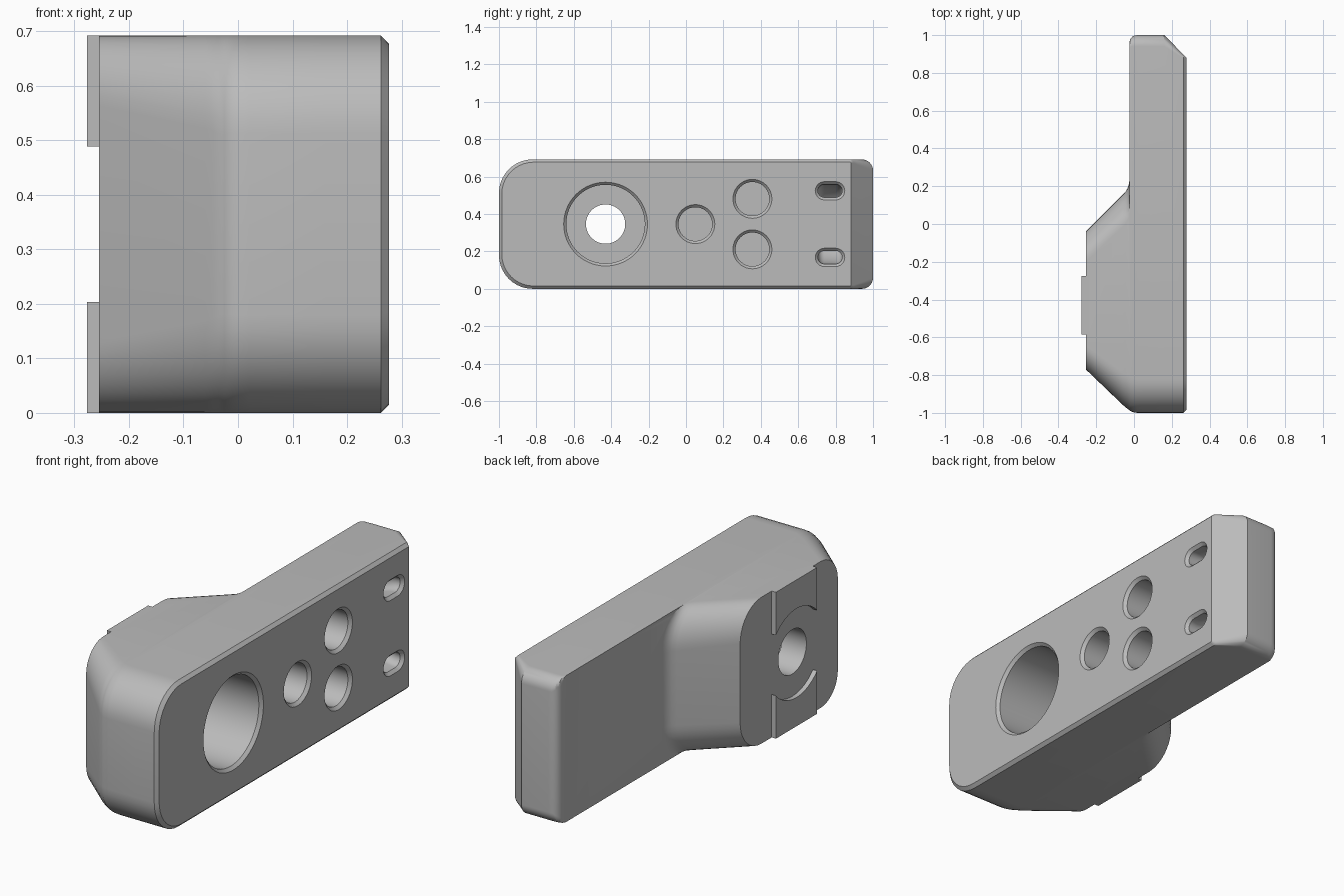
import bpy, bmesh, math
from mathutils import Vector

if "Cube" in bpy.data.objects:
    bpy.data.objects.remove(bpy.data.objects["Cube"])

H = 0.692          # height
M = H / 2          # mid height
FX = 0.277         # flat mounting face
HOLE_Y = -0.43     # main hole

grey = bpy.data.materials.new("plain grey")
grey.diffuse_color = (0.5, 0.5, 0.5, 1)
grey.use_nodes = True
grey.node_tree.nodes["Principled BSDF"].inputs["Base Color"].default_value = grey.diffuse_color


def loft(name, rings):
    """Closed solid through rings that have equal point counts."""
    bm = bmesh.new()
    vr = [[bm.verts.new(p) for p in ring] for ring in rings]
    n = len(vr[0])
    for a, b in zip(vr, vr[1:]):
        for i in range(n):
            j = (i + 1) % n
            bm.faces.new((a[i], a[j], b[j], b[i]))
    bm.faces.new(vr[0][::-1])
    bm.faces.new(vr[-1])
    bmesh.ops.recalc_face_normals(bm, faces=bm.faces)
    me = bpy.data.meshes.new(name)
    bm.to_mesh(me)
    bm.free()
    me.materials.append(grey)
    ob = bpy.data.objects.new(name, me)
    bpy.context.collection.objects.link(ob)
    return ob


def outline(x, y0, y1, r0, r1, inset=0.0, seg=10):
    """Rounded rectangle in the y-z plane, separate radius at each end."""
    lo, hi = inset, H - inset
    pts = []
    for cy, cz, r, start in ((y1 - r1, hi - r1, r1, 0), (y0 + r0, hi - r0, r0, 90),
                             (y0 + r0, lo + r0, r0, 180), (y1 - r1, lo + r1, r1, 270)):
        for k in range(seg + 1):
            a = math.radians(start + 90 * k / seg)
            pts.append((x, cy + r * math.cos(a), cz + r * math.sin(a)))
    return pts


def circle(x, y, z, r, n=64):
    return [(x, y + r * math.cos(2 * math.pi * k / n), z + r * math.sin(2 * math.pi * k / n))
            for k in range(n)]


def combine(target, other, op):
    mod = target.modifiers.new(op, 'BOOLEAN')
    mod.operation, mod.solver, mod.object = op, 'EXACT', other
    bpy.context.view_layer.objects.active = target
    bpy.ops.object.modifier_apply(modifier=mod.name)
    bpy.data.objects.remove(other)


# Long arm: rounded far edge, broad bevel at the far end, small bevel round the flat face
body = loft("bracket_body", [outline(*s) for s in (
    (-0.025, -0.985, 0.960, 0.18, 0.03),
    (-0.020, -0.989, 0.978, 0.18, 0.04),
    (-0.010, -0.994, 0.991, 0.18, 0.05),
    (0.003, -0.998, 0.998, 0.18, 0.06),
    (0.020, -1.000, 1.000, 0.18, 0.06),
    (0.160, -1.000, 1.000, 0.18, 0.06),
    (0.262, -1.000, 0.897, 0.18, 0.02),
    (FX, -0.985, 0.882, 0.17, 0.005, 0.015))])

# Raised hump with sloping ends, flared where it meets the arm
hump = loft("hump", [outline(*s) for s in (
    (-0.255, -0.770, -0.040, 0.13, 0.16),
    (-0.060, -0.957, 0.155, 0.17, 0.17),
    (-0.045, -0.970, 0.171, 0.175, 0.17),
    (-0.035, -0.978, 0.187, 0.18, 0.17),
    (-0.029, -0.982, 0.204, 0.18, 0.17),
    (-0.025, -0.985, 0.225, 0.18, 0.17),
    (0.050, -0.900, 0.150, 0.12, 0.12, 0.06))])
combine(body, hump, 'UNION')

# Two raised pads, each with an arc cut out round the main hole
for s in (1, -1):
    prof = []
    half = math.asin(0.154 / 0.21)
    for k in range(17):
        a = -half + 2 * half * k / 16
        prof.append((HOLE_Y + 0.21 * math.sin(a), M + s * 0.21 * math.cos(a)))
    top = M + s * M
    prof += [(HOLE_Y + 0.154, top), (HOLE_Y - 0.154, top)]
    pad = loft("pad", [[(x, y, z) for y, z in prof] for x in (-FX, -0.24)])
    combine(body, pad, 'UNION')


def bore(y, z, r, floor, bevel):
    """Blind hole from the flat face, bevelled at its mouth."""
    cut = loft("bore_cutter", [circle(FX + 0.02, y, z, r + bevel + 0.02), circle(FX, y, z, r + bevel),
                               circle(FX - bevel, y, z, r), circle(floor, y, z, r)])
    combine(body, cut, 'DIFFERENCE')


# Main counterbore with through hole, and three small holes
bore(HOLE_Y, M, 0.21, -0.13, 0.014)
combine(body, loft("through_cutter", [circle(x, HOLE_Y, M, 0.105) for x in (-0.35, 0.0)]), 'DIFFERENCE')
for y, z in ((0.05, M), (0.355, M + 0.135), (0.355, M - 0.135)):
    bore(y, z, 0.09, 0.06, 0.014)


# Curved strap tunnel joining the two slots
def slot_section(c, v, grow):
    r, pts = 0.035 + grow, []
    for side, start in ((1, -90), (-1, 90)):
        for k in range(13):
            a = math.radians(start + 15 * k)
            pts.append(c + Vector((0, side * 0.03 + r * math.cos(a), 0)) + v * (r * math.sin(a)))
    return pts


R, cx = 0.178, FX - 0.014
up = Vector((0, 0, 1))
stations = [(Vector((FX + 0.02, 0.77, M + R)), up, 0.034)]
for k in range(25):
    a = math.pi * k / 24
    d = Vector((-math.sin(a), 0, math.cos(a)))
    stations.append((Vector((cx, 0.77, M)) + d * R, d, 0))
stations.append((Vector((FX + 0.02, 0.77, M - R)), -up, 0.034))
combine(body, loft("strap_cutter", [slot_section(*s) for s in stations]), 'DIFFERENCE')

# Smooth the rounded areas and keep the creases
bpy.ops.object.select_all(action='DESELECT')
body.select_set(True)
bpy.context.view_layer.objects.active = body
bpy.ops.object.shade_smooth_by_angle(angle=math.radians(25))
